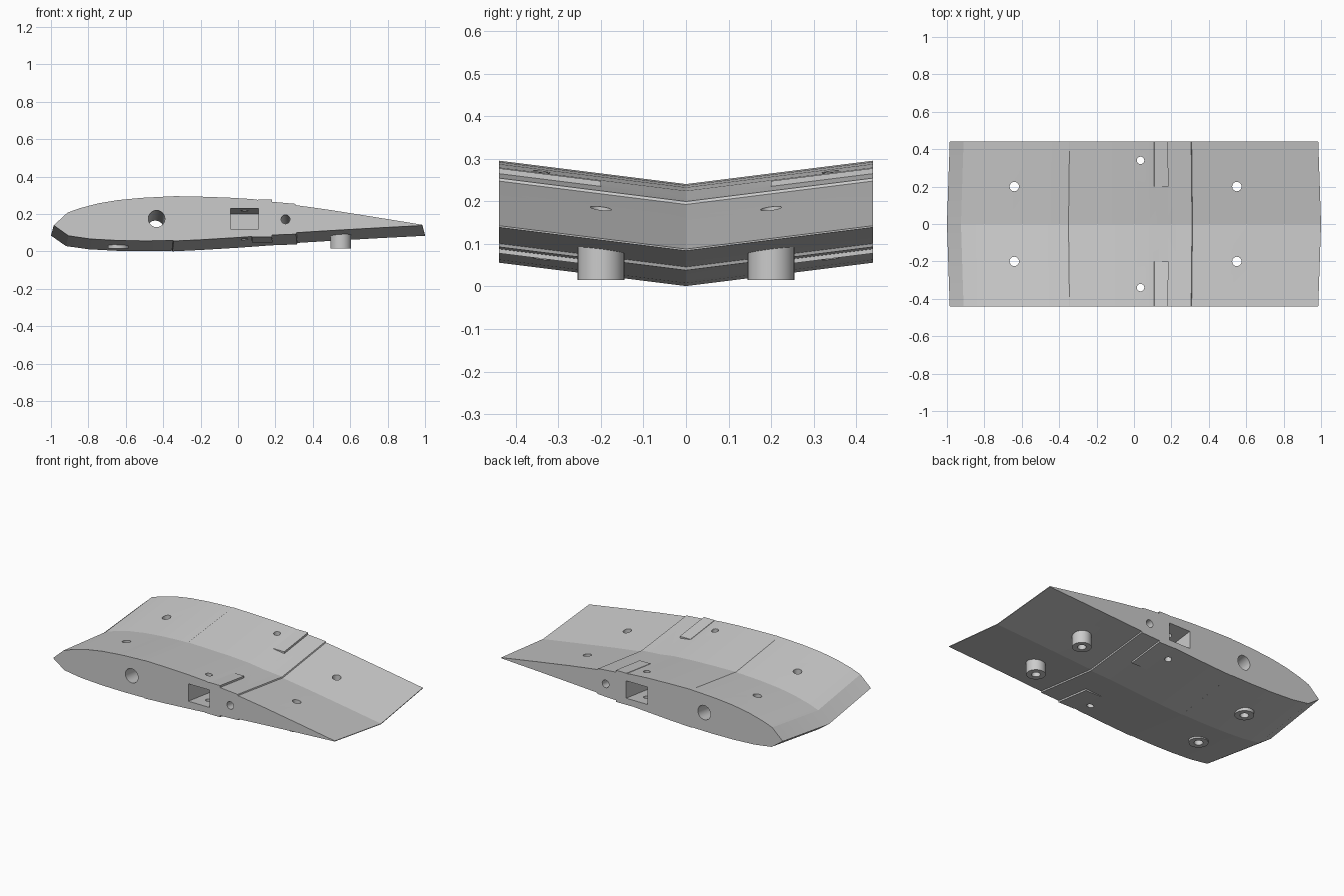
import bpy, bmesh, math

HALF, LIFT, TAPER = 0.44, 0.055, 0.015   # half span, tip rise, tip shrink

if "Cube" in bpy.data.objects:
    bpy.data.objects.remove(bpy.data.objects["Cube"])

grey = bpy.data.materials.new("plain grey")
grey.use_nodes = True
grey.diffuse_color = (0.6, 0.6, 0.6, 1)
grey.node_tree.nodes["Principled BSDF"].inputs["Base Color"].default_value = (0.6, 0.6, 0.6, 1)


def finish(name, bm):
    bmesh.ops.recalc_face_normals(bm, faces=bm.faces)
    mesh = bpy.data.meshes.new(name)
    bm.to_mesh(mesh)
    bm.free()
    mesh.materials.append(grey)
    ob = bpy.data.objects.new(name, mesh)
    bpy.context.collection.objects.link(ob)
    return ob


def loft(name, outline, stations):
    """Sweep an x-z outline along y, following the shallow V of the wing."""
    bm = bmesh.new()
    rings = []
    for y in stations:
        t = abs(y) / HALF
        rings.append([bm.verts.new((x * (1 - TAPER * t), y, z + LIFT * t)) for x, z in outline])
    n = len(outline)
    for a, b in zip(rings, rings[1:]):
        for i in range(n):
            j = (i + 1) % n
            bm.faces.new((a[i], a[j], b[j], b[i]))
    bm.faces.new(rings[0])
    bm.faces.new(rings[-1])
    return finish(name, bm)


def upright(name, x, y, r, low, high):
    bm = bmesh.new()
    bmesh.ops.create_cone(bm, cap_ends=True, segments=32, radius1=r, radius2=r, depth=high - low)
    bmesh.ops.translate(bm, verts=bm.verts, vec=(x, y, (low + high) / 2))
    return finish(name, bm)


def circle(x, z, r, n=32):
    return [(x + r * math.cos(2 * math.pi * i / n), z + r * math.sin(2 * math.pi * i / n))
            for i in range(n)]


def combine(target, tool, operation):
    mod = target.modifiers.new("combine", "BOOLEAN")
    mod.operation, mod.solver, mod.object = operation, "EXACT", tool
    bpy.context.view_layer.objects.active = target
    bpy.ops.object.modifier_apply(modifier=mod.name)


def discard(tool):
    bpy.data.objects.remove(tool)


# Wing body, with shallow steps around its middle panel
upper = [(-1, .085), (-.925, .153), (-.86, .176), (-.76, .202), (-.65, .22), (-.52, .232),
         (-.4, .238), (-.353, .239), (-.35, .241), (-.2, .238), (-.05, .233), (.08, .225),
         (.18, .211), (.31, .2), (.313, .193), (.5, .167), (.75, .128), (1, .088)]
lower = [(1, .084), (.75, .071), (.5, .057), (.318, .046), (.315, .038), (.18, .033),
         (0, .02), (-.2, .008), (-.35, .001), (-.353, .004), (-.5, .002), (-.65, .004),
         (-.8, .012), (-.92, .029)]
wing = loft("wing_body", upper + lower, (-HALF, 0, HALF))

# Raised wedges above and below the side pockets
top_wedge = [(.1, .21), (.11, .223), (.185, .223), (.185, .2)]
bottom_wedge = [(.07, .035), (.075, .0235), (.185, .023), (.185, .045)]
for side in (-1, 1):
    for outline in (top_wedge, bottom_wedge):
        pad = loft("wedge", outline, (side * .2, side * HALF))
        combine(wing, pad, "UNION")
        discard(pad)

# Spar tubes along the whole span
for x, z, r in ((-.442, .12, .045), (.258, .117, .024)):
    tube = loft("spar_cutter", circle(x, z, r), (-.5, 0, .5))
    combine(wing, tube, "DIFFERENCE")
    discard(tube)

# Square side pockets and small pin holes
for side in (-1, 1):
    pocket = loft("pocket_cutter", [(-.04, .065), (.112, .065), (.112, .175), (-.04, .175)],
                  (side * .2, side * .5))
    pin = upright("pin_cutter", .035, side * .34, .02, -.2, .5)
    for tool in (pocket, pin):
        combine(wing, tool, "DIFFERENCE")
        discard(tool)

# Bolt bosses beneath, with holes right through the wing
bosses = []
for x, end, top in ((-.64, "front", .05), (.55, "rear", .095)):
    for side, word in ((-1, "right"), (1, "left")):
        boss = upright(f"{end}_{word}_boss", x, side * .2, .055, .015, top)
        bolt = upright("bolt_cutter", x, side * .2, .025, -.2, .5)
        for part in (wing, boss):
            combine(part, bolt, "DIFFERENCE")
        discard(bolt)
        bosses.append(boss)

# Smooth skin with sharp steps and rims
for ob in [wing] + bosses:
    bpy.ops.object.select_all(action="DESELECT")
    ob.select_set(True)
    bpy.context.view_layer.objects.active = ob
    bpy.ops.object.shade_smooth_by_angle(angle=math.radians(12))
